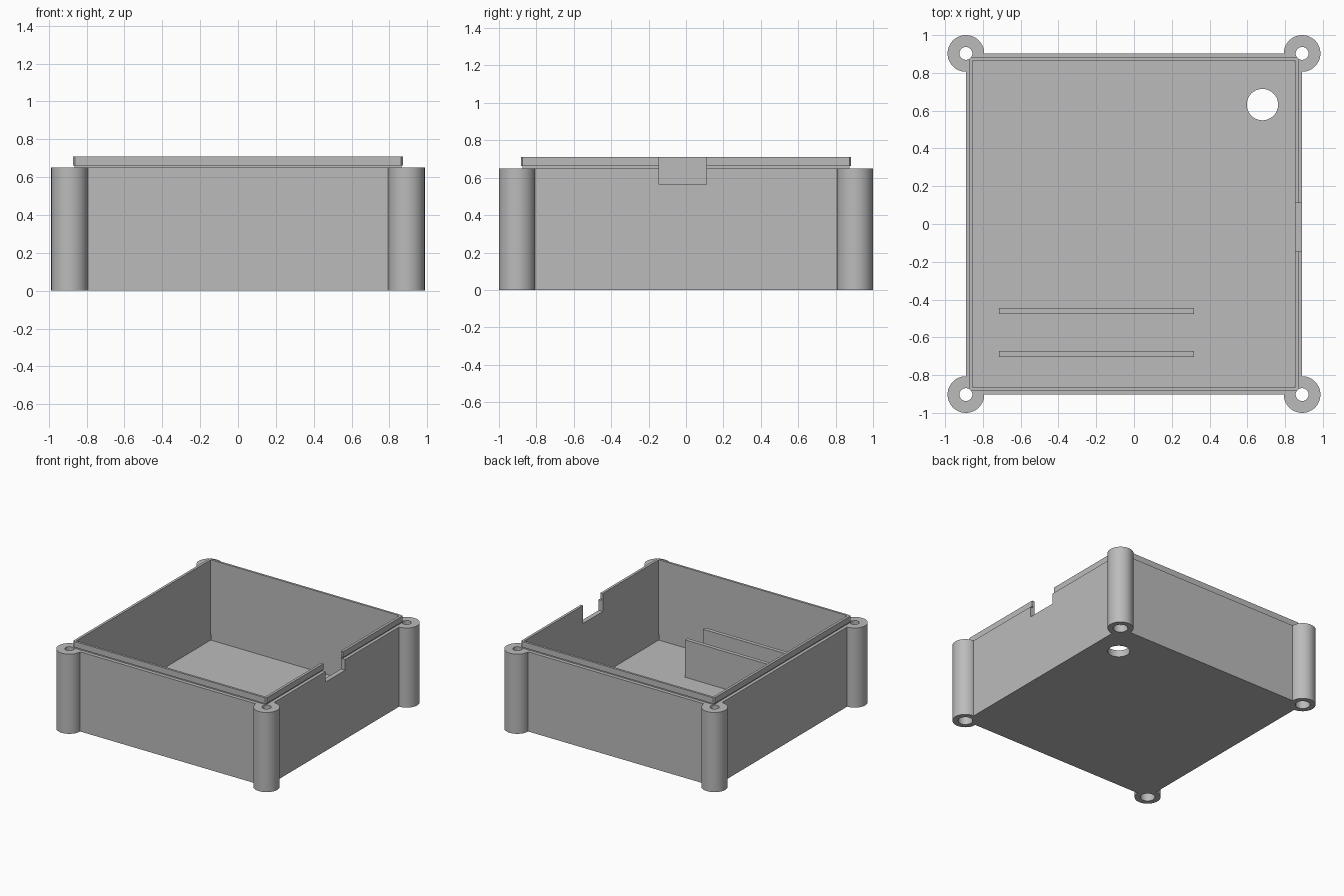
import bpy

default = bpy.data.objects.get("Cube")
if default:
    bpy.data.objects.remove(default, do_unlink=True)

# Single plain grey
GREY = (0.5, 0.5, 0.5, 1)
mat = bpy.data.materials.new("plain grey")
mat.use_nodes = True
mat.diffuse_color = GREY
mat.node_tree.nodes["Principled BSDF"].inputs["Base Color"].default_value = GREY


def finish(name):
    ob = bpy.context.object
    ob.name = name
    ob.data.materials.append(mat)
    return ob


def box(name, x, y, z):
    """Box from (low, high) ranges on each axis."""
    centre = [(lo + hi) / 2 for lo, hi in (x, y, z)]
    bpy.ops.mesh.primitive_cube_add(size=1, location=centre)
    bpy.context.object.scale = [hi - lo for lo, hi in (x, y, z)]
    bpy.ops.object.transform_apply(location=True, rotation=True, scale=True)
    return finish(name)


def block(name, half_x, half_y, z):
    return box(name, (-half_x, half_x), (-half_y, half_y), z)


def cylinder(name, x, y, radius, z):
    bpy.ops.mesh.primitive_cylinder_add(
        vertices=64, radius=radius, depth=z[1] - z[0],
        location=(x, y, (z[0] + z[1]) / 2))
    return finish(name)


def combine(target, other, operation):
    mod = target.modifiers.new("combine", "BOOLEAN")
    mod.operation = operation
    mod.solver = "EXACT"
    mod.object = other
    bpy.context.view_layer.objects.active = target
    bpy.ops.object.modifier_apply(modifier=mod.name)
    bpy.data.objects.remove(other, do_unlink=True)


HX, HY = 0.89, 0.903      # half size of the case, also the post centres
HEIGHT, TOP, FLOOR = 0.65, 0.71, 0.055
corners = [(sx * HX, sy * HY) for sx in (-1, 1) for sy in (-1, 1)]

# Solid case with corner posts
case = block("case", HX, HY, (0, HEIGHT))
for x, y in corners:
    combine(case, cylinder("post", x, y, 0.097, (0, HEIGHT)), "UNION")

# Raised lip with a fine groove under it
combine(case, block("lip_neck", 0.864, 0.874, (0.6, 0.68)), "UNION")
combine(case, block("lip", 0.873, 0.883, (0.662, TOP)), "UNION")

# Hollow inside
combine(case, block("cavity", 0.852, 0.865, (FLOOR, 1)), "DIFFERENCE")

# Screw holes, wider at the foot
for x, y in corners:
    combine(case, cylinder("screw_hole", x, y, 0.034, (-0.1, 1)), "DIFFERENCE")
    combine(case, cylinder("screw_head", x, y, 0.055, (-0.1, 0.1)), "DIFFERENCE")

# Cable notch in the side wall and round hole in the floor
combine(case, box("notch", (0.8, 1.1), (-0.145, 0.11), (0.563, 1)), "DIFFERENCE")
combine(case, cylinder("floor_hole", 0.68, 0.632, 0.083, (-0.1, 0.2)), "DIFFERENCE")

bpy.ops.object.select_all(action="DESELECT")
case.select_set(True)
bpy.context.view_layer.objects.active = case
bpy.ops.object.shade_smooth_by_angle()

# Upright dividers on the floor
for name, y in (("rear_divider", -0.46), ("front_divider", -0.688)):
    box(name, (-0.715, 0.318), (y - 0.016, y + 0.016), (FLOOR - 0.01, 0.36))
